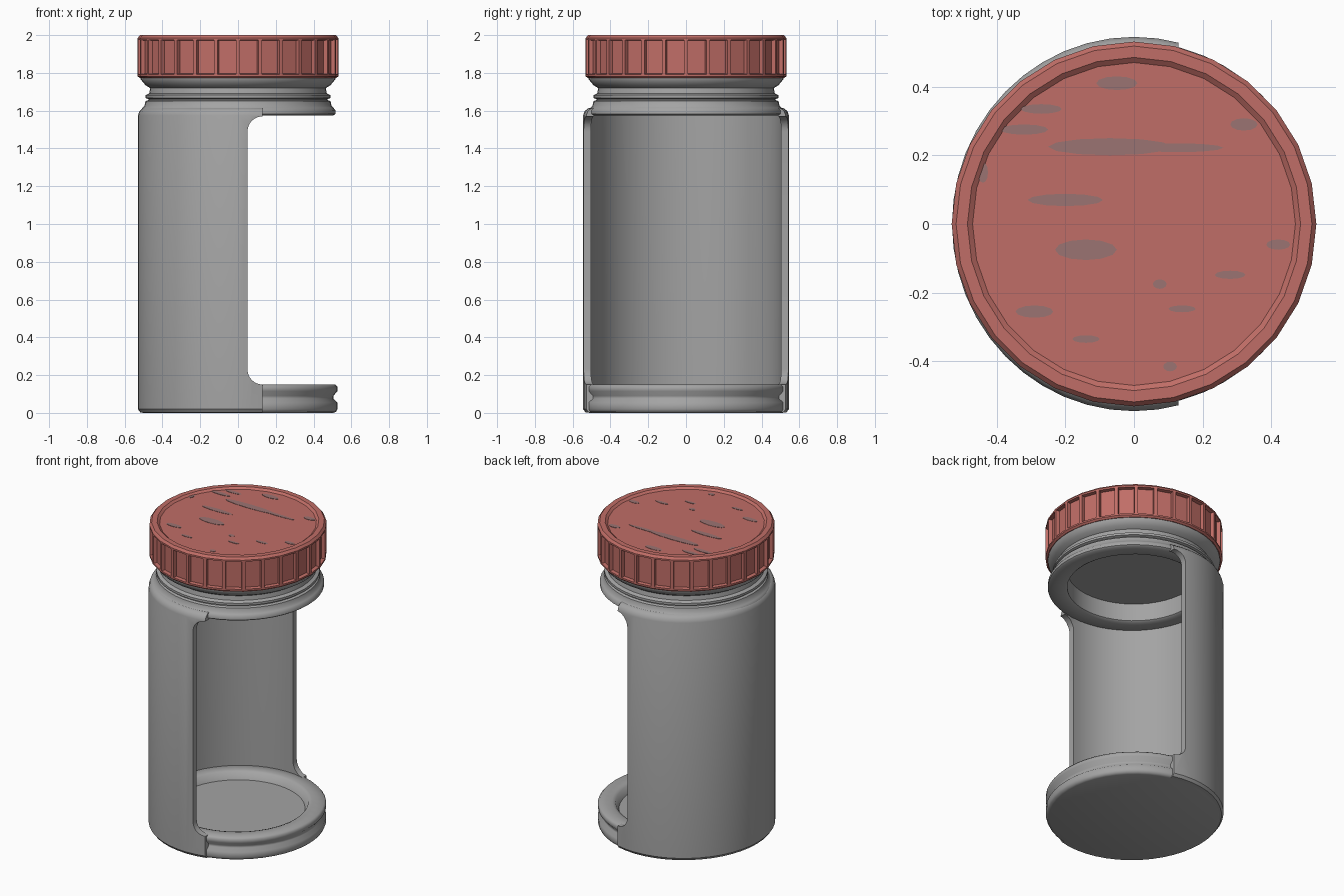
import bpy, bmesh, math

if "Cube" in bpy.data.objects:
    bpy.data.objects.remove(bpy.data.objects["Cube"])


def material(name, rgb):
    m = bpy.data.materials.new(name)
    m.diffuse_color = (*rgb, 1)
    m.use_nodes = True
    m.node_tree.nodes["Principled BSDF"].inputs["Base Color"].default_value = m.diffuse_color
    return m


GREY = material("grey_metal", (0.37, 0.37, 0.37))
RED = material("faded_red", (0.53, 0.155, 0.135))
WORN = material("worn_paint", (0.33, 0.175, 0.17))


def finish(name, bm, mat):
    bmesh.ops.recalc_face_normals(bm, faces=bm.faces)
    me = bpy.data.meshes.new(name)
    bm.to_mesh(me)
    bm.free()
    ob = bpy.data.objects.new(name, me)
    bpy.context.collection.objects.link(ob)
    if mat:
        me.materials.append(mat)
    return ob


def smooth(ob, angle=35):
    bpy.ops.object.select_all(action='DESELECT')
    ob.select_set(True)
    bpy.context.view_layer.objects.active = ob
    bpy.ops.object.shade_smooth_by_angle(angle=math.radians(angle))


def lathe(profile, sides, sx=1.0, sy=1.0, closed=False):
    """Spin an (r, z) profile round z."""
    bm = bmesh.new()
    vs = [bm.verts.new((r, 0, z)) for r, z in profile]
    es = [bm.edges.new(p) for p in zip(vs, vs[1:])]
    if closed:
        es.append(bm.edges.new((vs[-1], vs[0])))
    bmesh.ops.spin(bm, geom=vs + es, cent=(0, 0, 0), axis=(0, 0, 1),
                   angle=math.tau, steps=sides)
    bmesh.ops.remove_doubles(bm, verts=bm.verts, dist=1e-4)
    bmesh.ops.scale(bm, verts=bm.verts, vec=(sx, sy, 1))
    return bm


# curved back wall, cut away on the +x side
wall = finish("back_wall", lathe(
    [(0.495, 0), (0.518, 0.003), (0.53, 0.02), (0.53, 1.575), (0.522, 1.598),
     (0.505, 1.612), (0.492, 1.615), (0.492, 1.56), (0.492, 0.1)],
    48, 1.0, 1.028, closed=True), GREY)

# cutter with filleted corners, extruded along y
cb = bmesh.new()
R = 0.08
low = [(0.05 + R - R * math.cos(a), 0.15 + R - R * math.sin(a))
       for a in [math.radians(90 - 15 * i) for i in range(7)]]
high = [(x, 1.72 - z) for x, z in reversed(low)]
outline = [(1, -0.5), (0.13, -0.5)] + low + high + [(0.13, 2.5), (1, 2.5)]
face = cb.faces.new([cb.verts.new((x, -1, z)) for x, z in outline])
ext = bmesh.ops.extrude_face_region(cb, geom=[face])
bmesh.ops.translate(cb, vec=(0, 2, 0),
                    verts=[v for v in ext["geom"] if isinstance(v, bmesh.types.BMVert)])
cutter = finish("opening_cutter", cb, None)
mod = wall.modifiers.new("opening", 'BOOLEAN')
mod.object = cutter
mod.operation = 'DIFFERENCE'
mod.solver = 'EXACT'
bpy.context.view_layer.objects.active = wall
bpy.ops.object.modifier_apply(modifier="opening")
bpy.data.objects.remove(cutter)
smooth(wall)

# grooved base dish
base = finish("base", lathe(
    [(0, 0), (0.505, 0), (0.52, 0.006), (0.526, 0.02), (0.526, 0.055),
     (0.505, 0.075), (0.505, 0.09), (0.526, 0.115), (0.526, 0.138),
     (0.515, 0.15), (0.44, 0.15), (0.42, 0.142), (0.40, 0.10), (0, 0.10)],
    48, 1.0, 1.01), GREY)
smooth(base, 50)

# upper ring, neck threads and flare under the lid
neck = finish("neck", lathe(
    [(0, 1.70), (0.40, 1.70), (0.40, 1.585), (0.415, 1.575), (0.505, 1.575),
     (0.516, 1.583), (0.516, 1.603), (0.505, 1.615), (0.495, 1.625),
     (0.49, 1.65), (0.475, 1.656), (0.475, 1.661), (0.49, 1.667),
     (0.49, 1.682), (0.47, 1.692), (0.465, 1.72), (0.49, 1.735),
     (0.515, 1.765), (0.515, 1.78), (0, 1.78)], 48), GREY)
smooth(neck, 50)

# lid with recessed grip panels
lb = lathe([(0, 1.772), (0.52, 1.772), (0.531, 1.782), (0.531, 1.985),
            (0.518, 2.0), (0.485, 2.0), (0.47, 1.988), (0, 1.988)], 28)
bmesh.ops.recalc_face_normals(lb, faces=lb.faces)
grip = [f for f in lb.faces if abs(f.normal.z) < 0.05 and f.calc_center_median().z > 1.8]
bmesh.ops.inset_individual(lb, faces=grip, thickness=0.015, depth=0)
bmesh.ops.inset_individual(lb, faces=grip, thickness=0.005, depth=-0.022)
lid = finish("lid", lb, RED)
smooth(lid, 30)

# worn paint streaks on the lid: x, y, half length, half width
streaks = [(-0.05, 0.41, 0.06, 0.02), (-0.27, 0.335, 0.06, 0.014),
           (-0.32, 0.275, 0.07, 0.015), (-0.07, 0.225, 0.18, 0.025),
           (0.13, 0.222, 0.13, 0.013), (0.32, 0.29, 0.04, 0.018),
           (-0.2, 0.07, 0.11, 0.018), (-0.14, -0.075, 0.09, 0.03),
           (0.075, -0.175, 0.02, 0.014), (0.14, -0.247, 0.04, 0.01),
           (0.28, -0.148, 0.045, 0.012), (-0.29, -0.255, 0.055, 0.018),
           (-0.14, -0.335, 0.04, 0.011), (0.105, -0.415, 0.02, 0.014),
           (0.42, -0.06, 0.035, 0.015), (-0.44, 0.15, 0.015, 0.03)]
sb = bmesh.new()
for x, y, a, b in streaks:
    made = bmesh.ops.create_cone(sb, cap_ends=True, segments=12, radius1=1,
                                 radius2=1, depth=0.003)["verts"]
    bmesh.ops.scale(sb, verts=made, vec=(a, b, 1))
    bmesh.ops.translate(sb, verts=made, vec=(x, y, 1.9885))
finish("worn_streaks", sb, WORN)
